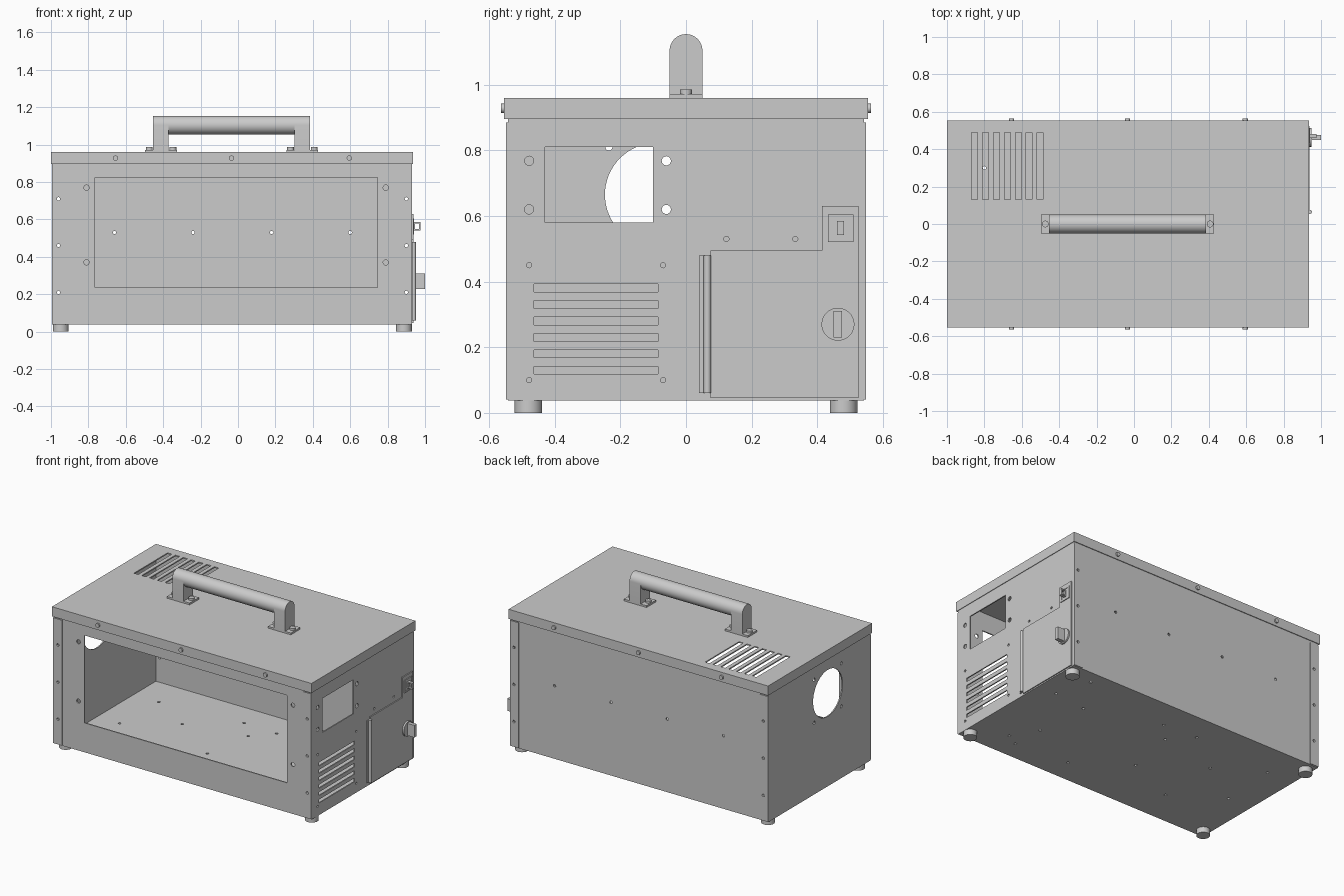
import bpy, bmesh, math
from mathutils import Matrix, Vector

if "Cube" in bpy.data.objects:
    bpy.data.objects.remove(bpy.data.objects["Cube"], do_unlink=True)

GREY = (0.6, 0.6, 0.6, 1)
metal = bpy.data.materials.new("plain_grey")
metal.use_nodes = True
metal.diffuse_color = GREY
metal.node_tree.nodes["Principled BSDF"].inputs["Base Color"].default_value = GREY
ROT = {"x": Matrix.Rotation(math.pi / 2, 4, "Y"),
       "y": Matrix.Rotation(math.pi / 2, 4, "X"), "z": Matrix()}


def box(bm, x, y, z):
    """Box from three (low, high) ranges."""
    size = [b - a for a, b in (x, y, z)]
    mid = [(a + b) / 2 for a, b in (x, y, z)]
    bmesh.ops.create_cube(bm, size=1, matrix=Matrix.Translation(mid) @ Matrix.Diagonal((*size, 1)))


def rod(bm, centre, r, length, axis, n=20):
    bmesh.ops.create_cone(bm, cap_ends=True, segments=n, radius1=r, radius2=r, depth=length,
                          matrix=Matrix.Translation(centre) @ ROT[axis])


def prism(bm, points, offset):
    """Extrude a closed outline along an offset."""
    face = bm.faces.new([bm.verts.new(p) for p in points])
    new = bmesh.ops.extrude_face_region(bm, geom=[face])["geom"]
    bmesh.ops.translate(bm, vec=offset, verts=[v for v in new if isinstance(v, bmesh.types.BMVert)])


def finish(name, bm, cut=None, smooth=True):
    """Make an object, cutting away the optional second mesh."""
    objs = []
    for label, b in ((name, bm), (name + "_cutter", cut)):
        if b is None:
            continue
        bmesh.ops.recalc_face_normals(b, faces=b.faces)
        mesh = bpy.data.meshes.new(label)
        b.to_mesh(mesh)
        b.free()
        mesh.materials.append(metal)
        ob = bpy.data.objects.new(label, mesh)
        bpy.context.collection.objects.link(ob)
        objs.append(ob)
    ob = objs[0]
    bpy.ops.object.select_all(action="DESELECT")
    bpy.context.view_layer.objects.active = ob
    ob.select_set(True)
    if cut is not None:
        mod = ob.modifiers.new("openings", "BOOLEAN")
        mod.operation, mod.solver, mod.object = "DIFFERENCE", "EXACT", objs[1]
        bpy.ops.object.modifier_apply(modifier=mod.name)
        bpy.data.objects.remove(objs[1], do_unlink=True)
    if smooth:
        bpy.ops.object.shade_smooth_by_angle(angle=math.radians(35))
    return ob


L, R, Y, T = -0.995, 0.93, 0.543, 0.008      # wall planes and sheet thickness
FLOOR, TOP = 0.037, 0.95

# Floor sheet with mounting holes
bm, cut = bmesh.new(), bmesh.new()
box(bm, (L + T, R - T), (-Y + T, Y - T), (FLOOR, FLOOR + T))
for x, y in ((.79, .21), (.55, .18), (.72, .45), (.58, -.19), (.59, -.41), (.68, -.36),
             (-.07, .21), (-.2, .35), (.05, .34), (-.5, .12), (-.82, -.09), (-.13, -.14),
             (-.5, -.3), (-.8, .3), (.2, -.38)):
    rod(cut, (x, y, FLOOR), .009, .1, "z", 12)
finish("floor_panel", bm, cut)

# Front panel with the large opening
bm, cut = bmesh.new(), bmesh.new()
box(bm, (L + T, R - T), (-Y, -Y + T), (FLOOR, TOP))
box(cut, (-.765, .745), (-.6, -.5), (.235, .825))
for x in (-.81, .79):
    for z in (.37, .77):
        rod(cut, (x, -Y, z), .014, .1, "y")
for x in (-.96, .9):
    for z in (.21, .46, .71):
        rod(cut, (x, -Y, z), .009, .1, "y", 12)
finish("front_panel", bm, cut)

# Back panel with a row of small holes
bm, cut = bmesh.new(), bmesh.new()
box(bm, (L + T, R - T), (Y - T, Y), (FLOOR, TOP))
for x in (-.66, -.24, .18, .6):
    rod(cut, (x, Y, .53), .009, .1, "y", 12)
for x in (-.96, .9):
    for z in (.21, .46, .71):
        rod(cut, (x, Y, z), .009, .1, "y", 12)
finish("back_panel", bm, cut)

# Left panel with the round fan opening
bm, cut = bmesh.new(), bmesh.new()
box(bm, (L, L + T), (-Y, Y), (FLOOR, TOP))
rod(cut, (L, -.09, .665), .157, .1, "x", 64)
for y in (-.235, .055):
    for z in (.52, .81):
        rod(cut, (L, y, z), .011, .1, "x", 16)
finish("left_panel", bm, cut)

# Right panel with a window, vents and screw holes
bm, cut = bmesh.new(), bmesh.new()
box(bm, (R - T, R), (-Y, Y), (FLOOR, TOP))
box(cut, (.9, .96), (-.43, -.1), (.58, .81))
for i in range(6):
    z = .13 + i * .05
    box(cut, (.9, .96), (-.463, -.085), (z - .012, z + .012))
for y in (-.478, -.06):
    for z in (.62, .768):
        rod(cut, (R, y, z), .014, .06, "x")
for y, z in ((-.478, .45), (-.07, .45), (-.478, .1), (-.07, .1), (.123, .53), (.333, .53)):
    rod(cut, (R, y, z), .008, .06, "x", 12)
finish("right_panel", bm, cut)

# Raised corner flanges folded from the side panels
for side, x in (("left", (L, L + .065)), ("right", (R - .065, R))):
    for end, s in (("front", -1), ("back", 1)):
        bm, cut = bmesh.new(), bmesh.new()
        box(bm, x, sorted((s * Y, s * (Y + .005))), (FLOOR + .004, .885))
        for z in (.21, .46, .71):
            rod(cut, (-.96 if side == "left" else .9, s * Y, z), .009, .1, "y", 12)
        finish(f"{side}_{end}_flange", bm, cut)

# Lid: folded tray with vent slots
bm, cut = bmesh.new(), bmesh.new()
box(bm, (-1, .936), (-.554, .554), (.895, .96))
box(cut, (-.996, .932), (-.549, .549), (.85, .952))
finish("lid", bm, cut, smooth=False)
lid = bpy.data.objects["lid"]
bm, cut = bmesh.new(), bmesh.new()
bm.from_mesh(lid.data)
bpy.data.objects.remove(lid, do_unlink=True)
for i in range(7):
    x = -.852 + i * .0583
    box(cut, (x - .016, x + .016), (.13, .49), (.94, .98))
finish("slotted_lid", bm, cut, smooth=False)

# Lid screws, front and back
bm = bmesh.new()
for x in (-.655, -.035, .595):
    for s in (-1, 1):
        rod(bm, (x, s * .555, .928), .014, .018, "y")
finish("lid_screws", bm)

# Rubber feet
bm = bmesh.new()
for x in (-.948, .887):
    for y in (-.48, .48):
        rod(bm, (x, y, .019), .042, .038, "z", 32)
finish("feet", bm)

# Carrying handle: round grip, two arched posts, plates and bolts
bm = bmesh.new()
rod(bm, (-.035, 0, 1.104), .05, .7, "x", 40)
finish("handle_grip", bm)
bm = bmesh.new()
arch = [(.05 * math.cos(a), 1.104 + .05 * math.sin(a))
        for a in (math.pi * i / 20 for i in range(21))]
arch += [(-.05, .965), (.05, .965)]
for x in (-.455, .303):
    prism(bm, [(x, y, z) for y, z in arch], Vector((.083, 0, 0)))
finish("handle_posts", bm)
bm = bmesh.new()
for x in (-.411, .344):
    box(bm, (x - .085, x + .085), (-.05, .05), (.959, .972))
    for s in (-1, 1):
        rod(bm, (x + s * .063, 0, .978), .018, .016, "z", 24)
finish("handle_plates", bm)

# Side door, stepped up around the switch
bm = bmesh.new()
door = ((.075, .045), (.525, .045), (.525, .63), (.415, .63), (.415, .495), (.075, .495))
prism(bm, [(R - .001, y, z) for y, z in door], Vector((.008, 0, 0)))
finish("side_door", bm, smooth=False)

# Door hinge
bm = bmesh.new()
rod(bm, (.94, .065, .27), .011, .42, "z", 16)
box(bm, (R - .001, .935), (.04, .09), (.06, .48))
finish("door_hinge", bm)

# Switch: stacked frame with an open loop
bm, cut = bmesh.new(), bmesh.new()
box(bm, (.93, .942), (.432, .51), (.52, .605))
box(cut, (.939, .96), (.442, .5), (.53, .595))
finish("switch_frame", bm, cut, smooth=False)
bm, cut = bmesh.new(), bmesh.new()
box(bm, (.936, .976), (.46, .482), (.542, .585))
box(cut, (.947, .969), (.4, .55), (.549, .578))
finish("switch_loop", bm, cut, smooth=False)

# Turn latch
bm = bmesh.new()
rod(bm, (.942, .463, .27), .05, .012, "x", 40)
box(bm, (.94, 1), (.45, .476), (.229, .311))
finish("door_latch", bm)
